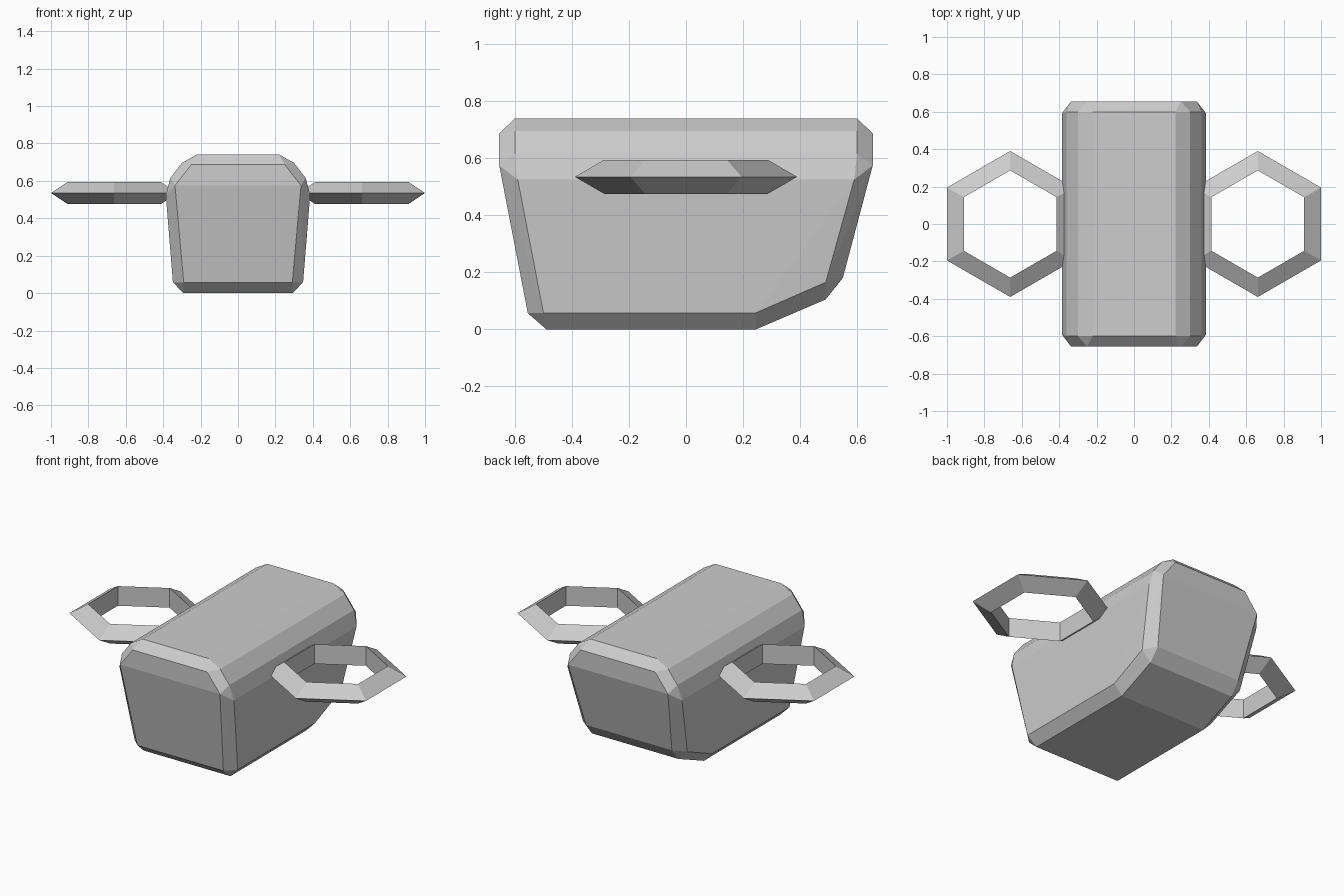
import bpy
import bmesh
from math import cos, sin, pi

cube = bpy.data.objects.get("Cube")
if cube:
    bpy.data.objects.remove(cube, do_unlink=True)

grey = bpy.data.materials.new("light_grey")
grey.use_nodes = True
colour = (0.61, 0.61, 0.61, 1)
grey.diffuse_color = colour
grey.node_tree.nodes["Principled BSDF"].inputs["Base Color"].default_value = colour


def add_object(name, bm):
    """Turn a bmesh into a flat shaded grey object."""
    bmesh.ops.recalc_face_normals(bm, faces=bm.faces)
    mesh = bpy.data.meshes.new(name)
    bm.to_mesh(mesh)
    bm.free()
    mesh.materials.append(grey)
    obj = bpy.data.objects.new(name, mesh)
    bpy.context.collection.objects.link(obj)
    return obj


# Body: chamfered corners of one half, mirrored and wrapped in a hull
front_end = [(0.29, -0.555, 0.057), (0.337, -0.655, 0.575), (0.25, -0.655, 0.687)]
back_end = [(0.29, 0.55, 0.18), (0.337, 0.655, 0.575), (0.25, 0.655, 0.687)]
underside = [(0.292, -0.49, 0), (0.292, 0.245, 0), (0.292, 0.49, 0.105)]
side = [(0.348, -0.5, 0.058), (0.348, 0.245, 0.058), (0.352, 0.49, 0.165),
        (0.386, -0.59, 0.525), (0.386, 0.59, 0.525)]
roof = [(x, y, z) for y in (-0.6, 0.6)
        for x, z in ((0.362, 0.615), (0.3, 0.696), (0.222, 0.74))]

bm = bmesh.new()
for x, y, z in front_end + back_end + underside + side + roof:
    bm.verts.new((x, y, z))
    bm.verts.new((-x, y, z))
bmesh.ops.convex_hull(bm, input=bm.verts)
bmesh.ops.dissolve_limit(bm, angle_limit=0.01, verts=bm.verts, edges=bm.edges)
add_object("body", bm)


# Handles: six-sided rings with a triangular section, pointing outwards
def add_handle(name, centre_x, centre_z=0.535, major=0.321, minor=0.069):
    bm = bmesh.new()
    rings = []
    for i in range(6):
        a = pi / 2 + i * pi / 3
        ring = []
        for k in range(3):
            b = k * 2 * pi / 3
            r = major + minor * cos(b)
            ring.append(bm.verts.new((centre_x + r * cos(a), r * sin(a),
                                      centre_z + minor * sin(b))))
        rings.append(ring)
    for i in range(6):
        here, there = rings[i], rings[(i + 1) % 6]
        for k in range(3):
            n = (k + 1) % 3
            bm.faces.new((here[k], there[k], there[n], here[n]))
    add_object(name, bm)


add_handle("left_handle", 0.662)
add_handle("right_handle", -0.662)
